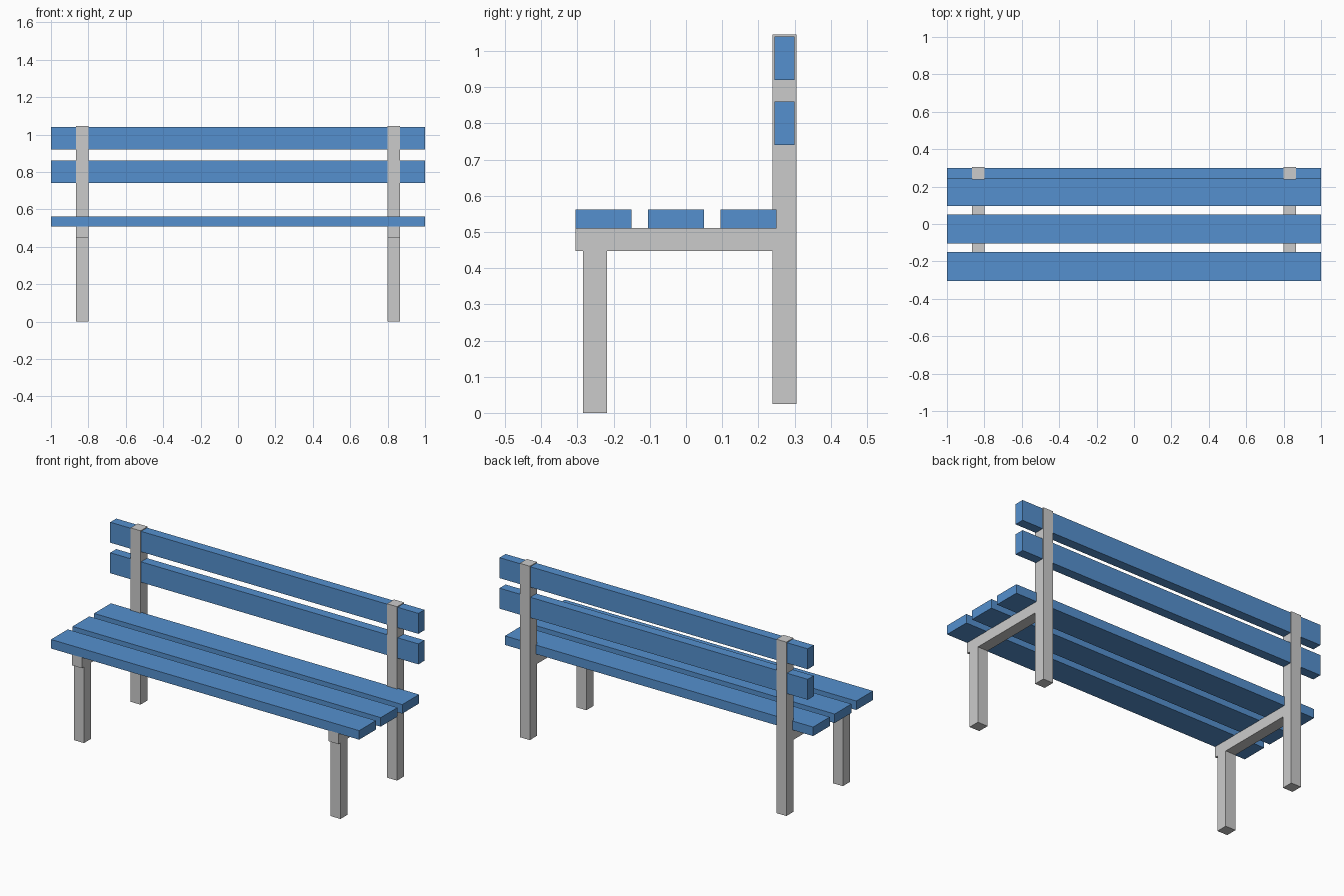
import bpy, bmesh

if "Cube" in bpy.data.objects:
    bpy.data.objects.remove(bpy.data.objects["Cube"])

wood = bpy.data.materials.new("blue_wood")
wood.diffuse_color = (0.09, 0.28, 0.62, 1)
wood.use_nodes = True
wood.node_tree.nodes["Principled BSDF"].inputs["Base Color"].default_value = wood.diffuse_color


def box(name, x, y, z, material=None):
    """Box from (min, max) ranges on each axis."""
    bm = bmesh.new()
    bmesh.ops.create_cube(bm, size=1)
    for v in bm.verts:
        v.co = [r[0] if c < 0 else r[1] for c, r in zip(v.co, (x, y, z))]
    mesh = bpy.data.meshes.new(name)
    bm.to_mesh(mesh)
    bm.free()
    obj = bpy.data.objects.new(name, mesh)
    bpy.context.collection.objects.link(obj)
    if material:
        mesh.materials.append(material)
    return obj


# Seat slats
for i in range(3):
    y = -0.305 + 0.2 * i
    box(f"seat_slat_{i + 1}", (-1, 1), (y, y + 0.155), (0.509, 0.562), wood)

# Backrest slats
for i, z in enumerate((0.741, 0.92)):
    box(f"back_slat_{i + 1}", (-1, 1), (0.244, 0.3), (z, z + 0.12), wood)

# Frame parts, mirrored to the other end of the bench
frame_x = (0.8, 0.865)
frame = [
    box("front_leg", frame_x, (-0.285, -0.219), (0, 0.447)),
    box("back_post", frame_x, (0.239, 0.305), (0.025, 1.045)),
    box("seat_rail", frame_x, (-0.305, 0.239), (0.447, 0.511)),
]
for part in frame:
    part.modifiers.new("mirror", 'MIRROR').use_axis[0] = True
